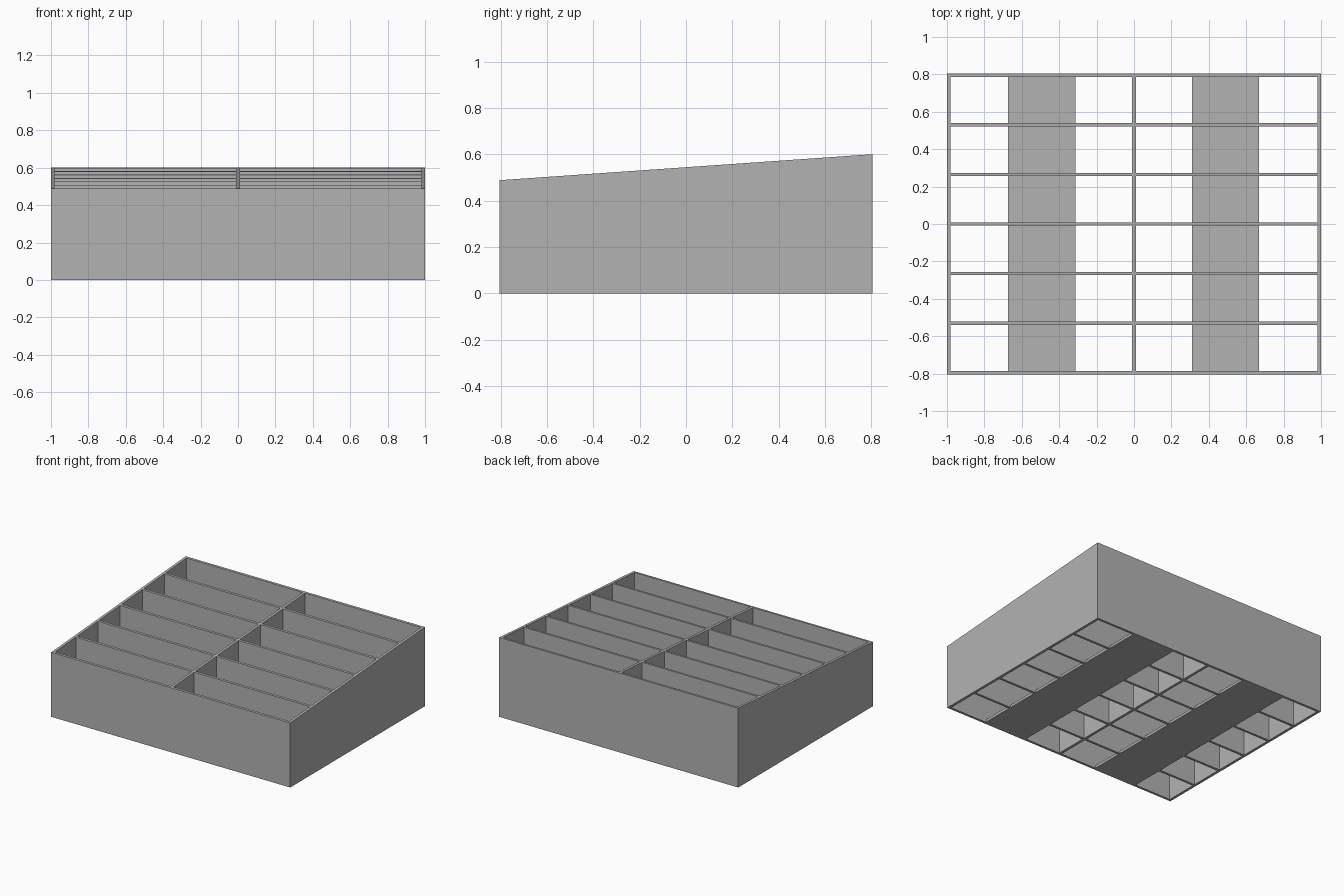
import bpy

if "Cube" in bpy.data.objects:
    bpy.data.objects.remove(bpy.data.objects["Cube"])

# Overall dimensions
HALF_X, HALF_Y = 1.0, 0.804
T = 0.02            # thickness of side walls and spine
P = 0.018           # thickness of cross panels
Z_FRONT, Z_BACK = 0.488, 0.60
ROWS = 6

grey = bpy.data.materials.new("plain grey")
grey.diffuse_color = (0.45, 0.45, 0.45, 1)
grey.use_nodes = True
grey.node_tree.nodes["Principled BSDF"].inputs["Base Color"].default_value = grey.diffuse_color


def slope(y):
    """Height of the slanted top at depth y."""
    return Z_FRONT + (Z_BACK - Z_FRONT) * (y + HALF_Y) / (2 * HALF_Y)


def panel(name, x0, x1, y0, y1, top=None):
    """Upright board whose top follows the slope, or a flat board of given height."""
    corners = [(x0, y0), (x1, y0), (x1, y1), (x0, y1)]
    verts = [(x, y, 0) for x, y in corners]
    verts += [(x, y, slope(y) if top is None else top) for x, y in corners]
    faces = [(3, 2, 1, 0), (4, 5, 6, 7)]
    faces += [(i, (i + 1) % 4, (i + 1) % 4 + 4, i + 4) for i in range(4)]
    mesh = bpy.data.meshes.new(name)
    mesh.from_pydata(verts, [], faces)
    mesh.materials.append(grey)
    obj = bpy.data.objects.new(name, mesh)
    bpy.context.collection.objects.link(obj)


# Outer frame
panel("front_wall", -HALF_X, HALF_X, -HALF_Y, -HALF_Y + P)
panel("back_wall", -HALF_X, HALF_X, HALF_Y - P, HALF_Y)
inner_y = HALF_Y - P
panel("left_wall", -HALF_X, -HALF_X + T, -inner_y, inner_y)
panel("right_wall", HALF_X - T, HALF_X, -inner_y, inner_y)

# Central spine
panel("spine", -T / 2, T / 2, -inner_y, inner_y)

# Cross dividers on both sides of the spine
pitch = (2 * HALF_Y - P) / ROWS
for i in range(1, ROWS):
    y = -HALF_Y + P / 2 + i * pitch
    panel("left_divider", -HALF_X + T, -T / 2, y - P / 2, y + P / 2)
    panel("right_divider", T / 2, HALF_X - T, y - P / 2, y + P / 2)

# Bottom support slats, one piece per compartment row
for name, x0, x1 in (("left_slat", -0.674, -0.313), ("right_slat", 0.31, 0.669)):
    for i in range(ROWS):
        y = -HALF_Y + P + i * pitch
        panel(name, x0, x1, y, y + pitch - P, T)
